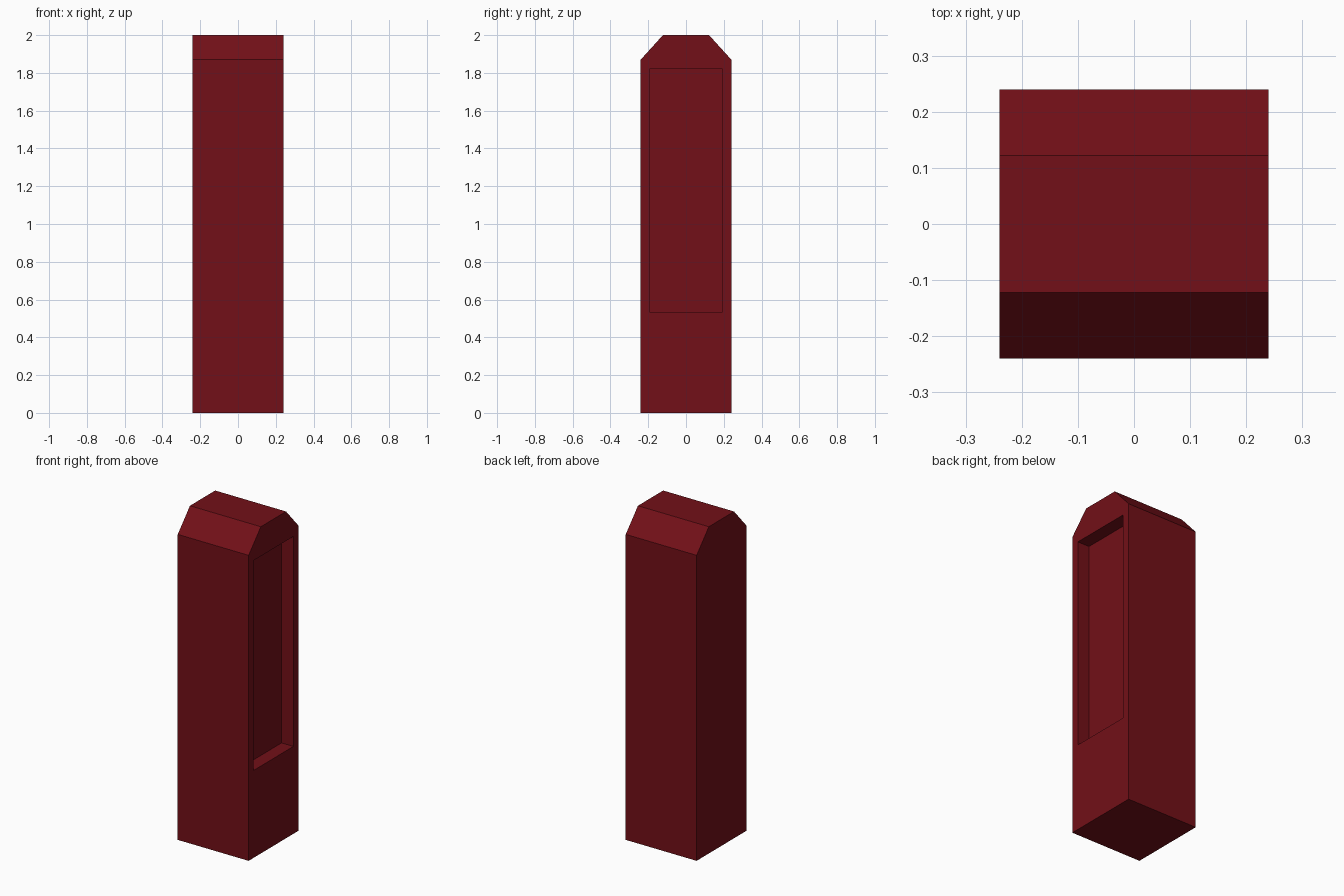
import bpy, bmesh
from mathutils import Vector

if "Cube" in bpy.data.objects:
    bpy.data.objects.remove(bpy.data.objects["Cube"])

HALF, TOP_HALF = 0.24, 0.122      # half width of body, half width of flat top
SHOULDER, HEIGHT = 1.87, 2.0      # start of the bevelled top, full height
PANEL_HALF, PANEL_LOW, PANEL_HIGH, DEPTH = 0.193, 0.535, 1.82, 0.08

bm = bmesh.new()

# Body: side profile in y/z, extruded along x
profile = [(-HALF, 0), (HALF, 0), (HALF, SHOULDER), (TOP_HALF, HEIGHT),
           (-TOP_HALF, HEIGHT), (-HALF, SHOULDER)]
left = bm.faces.new([bm.verts.new((-HALF, y, z)) for y, z in profile])
extruded = bmesh.ops.extrude_face_region(bm, geom=[left], use_keep_orig=True)["geom"]
bmesh.ops.translate(bm, vec=(2 * HALF, 0, 0),
                    verts=[v for v in extruded if isinstance(v, bmesh.types.BMVert)])
bmesh.ops.recalc_face_normals(bm, faces=bm.faces)

body_mesh = bpy.data.meshes.new("pillar_body")
bm.to_mesh(body_mesh)
bm.free()
body = bpy.data.objects.new("pillar_body", body_mesh)
bpy.context.collection.objects.link(body)

# Cutter for the recessed panel on the right side
bpy.ops.mesh.primitive_cube_add(
    size=1, location=(HALF, 0, (PANEL_LOW + PANEL_HIGH) / 2))
cutter = bpy.context.object
cutter.name = "panel_cutter"
cutter.scale = Vector((2 * DEPTH, 2 * PANEL_HALF, PANEL_HIGH - PANEL_LOW))
cutter.hide_render = True
cutter.display_type = 'WIRE'

recess = body.modifiers.new("panel_recess", 'BOOLEAN')
recess.operation = 'DIFFERENCE'
recess.solver = 'EXACT'
recess.object = cutter

# Dark red paint
paint = bpy.data.materials.new("dark_red_paint")
paint.diffuse_color = (0.17, 0.005, 0.009, 1)
paint.use_nodes = True
paint.node_tree.nodes["Principled BSDF"].inputs["Base Color"].default_value = paint.diffuse_color
body_mesh.materials.append(paint)
